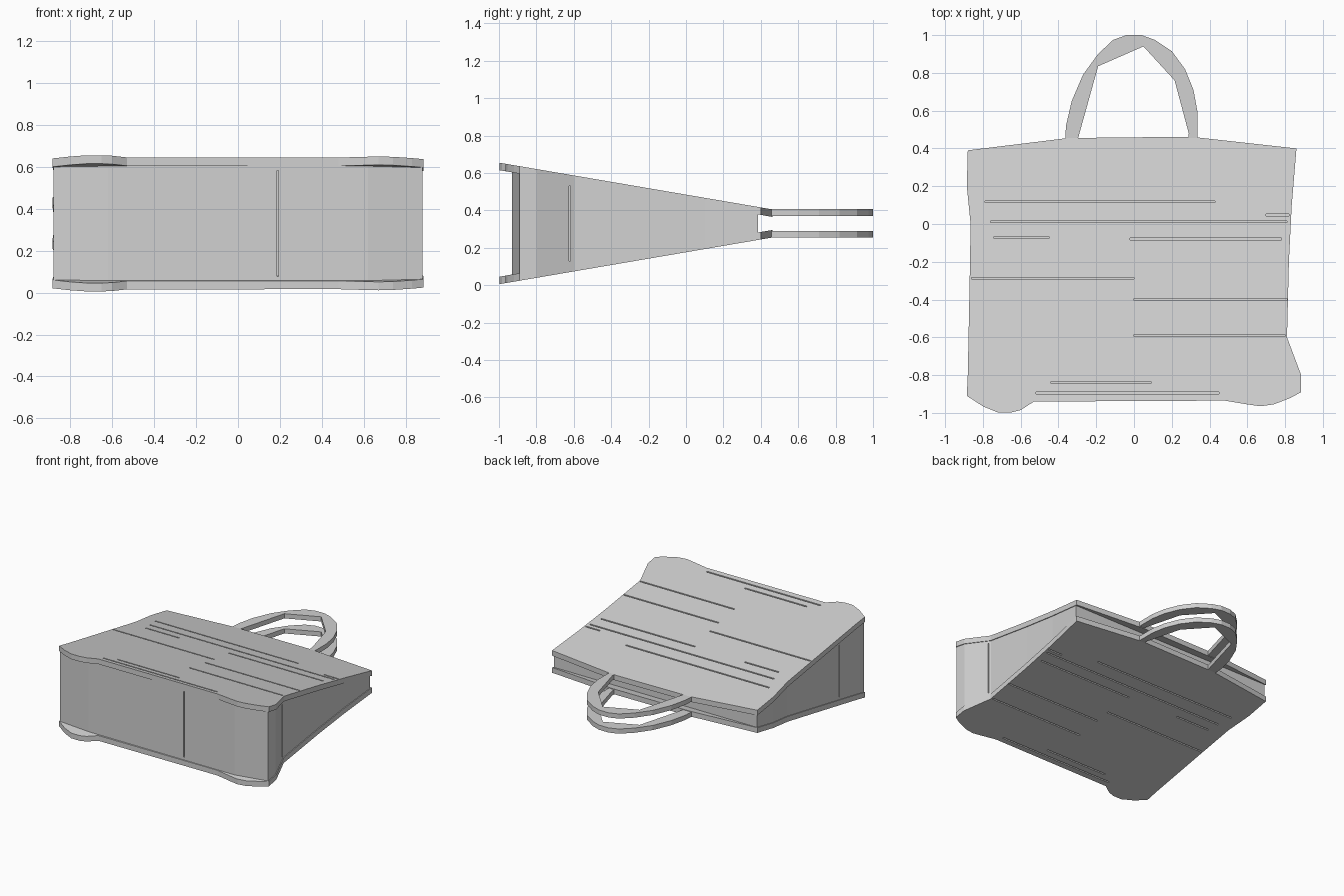
import bpy
import bmesh

cube = bpy.data.objects.get("Cube")
if cube:
    bpy.data.objects.remove(cube, do_unlink=True)

grey = bpy.data.materials.new("plain_grey")
grey.use_nodes = True
grey.diffuse_color = (0.64, 0.64, 0.64, 1)
bsdf = next(n for n in grey.node_tree.nodes if n.type == 'BSDF_PRINCIPLED')
bsdf.inputs["Base Color"].default_value = (0.64, 0.64, 0.64, 1)

MID = 0.33


def half(y):
    """Half the bag's depth at a distance along its height."""
    return 0.154 - 0.171 * y


def make_prisms(name, outlines, low, high):
    """Closed prisms whose lower and upper heights depend on y."""
    bm = bmesh.new()
    for outline in outlines:
        bottom = [bm.verts.new((x, y, low(y))) for x, y in outline]
        top = [bm.verts.new((x, y, high(y))) for x, y in outline]
        bm.faces.new(bottom)
        bm.faces.new(top)
        for i in range(len(outline)):
            j = (i + 1) % len(outline)
            bm.faces.new((bottom[i], bottom[j], top[j], top[i]))
    bmesh.ops.recalc_face_normals(bm, faces=bm.faces)
    mesh = bpy.data.meshes.new(name)
    bm.to_mesh(mesh)
    bm.free()
    obj = bpy.data.objects.new(name, mesh)
    mesh.materials.append(grey)
    bpy.context.collection.objects.link(obj)
    return obj


def rect(x0, x1, y0, y1):
    return [(x0, y0), (x1, y0), (x1, y1), (x0, y1)]


def cut(obj, cutter):
    """Carve grooves and discard the cutter."""
    mod = obj.modifiers.new("grooves", 'BOOLEAN')
    mod.operation = 'DIFFERENCE'
    mod.solver = 'EXACT'
    mod.object = cutter
    bpy.context.view_layer.objects.active = obj
    bpy.ops.object.modifier_apply(modifier=mod.name)
    bpy.data.objects.remove(cutter, do_unlink=True)


# Flared sides shared by the body and the two panels
left_side = [(0.86, 0.40), (0.835, 0.1), (0.82, -0.2), (0.81, -0.6),
             (0.885, -0.8), (0.885, -0.89)]
right_side = [(-0.885, -0.91), (-0.88, -0.8), (-0.87, -0.3), (-0.865, 0),
              (-0.885, 0.2), (-0.88, 0.39)]

# Panels with protruding corner feet and a gently bowed rim
rim = [(-0.35, 0.455), (0.3, 0.462)]
feet = [(0.83, -0.92), (0.74, -0.955), (0.67, -0.965), (0.6, -0.955),
        (0.48, -0.935), (-0.53, -0.94), (-0.6, -0.985), (-0.65, -0.998),
        (-0.72, -0.998), (-0.8, -0.965)]
panel_outline = rim + left_side + feet + right_side

# Seams as start x, end x and y
seams = [(-0.79, 0.43, 0.118), (-0.76, 0.81, 0.012), (-0.74, -0.45, -0.072),
         (-0.02, 0.78, -0.08), (-0.86, 0, -0.287), (0, 0.81, -0.4),
         (0, 0.8, -0.59), (-0.44, 0.09, -0.84), (-0.52, 0.45, -0.895),
         (0.7, 0.82, 0.047)]

for side, label in ((1, "upper"), (-1, "lower")):
    def layer(depth, s=side):
        return lambda y: MID + s * (half(y) - depth)

    panel = make_prisms(label + "_panel", [panel_outline], layer(0.04), layer(0))
    grooves = make_prisms(label + "_cutter",
                          [rect(x0, x1, y - 0.005, y + 0.005) for x0, x1, y in seams],
                          layer(0.012), layer(-0.02))
    cut(panel, grooves)

# Wedge body with gussets and base, stopping short of the rim
body_outline = ([(x - 0.006, min(y, 0.385)) for x, y in left_side]
                + [(0.62, -0.93), (-0.62, -0.93)]
                + [(x + 0.006, min(y, 0.385)) for x, y in right_side])
body = make_prisms("body", [body_outline],
                   lambda y: MID - half(y) + 0.03,
                   lambda y: MID + half(y) - 0.03)

# Seams in the base and gussets
base_seams = [rect(0.186, 0.194, -1, -0.922)]
gusset_seams = [rect(0.8, 0.95, -0.625, -0.617), rect(0.81, 0.95, -0.398, -0.392),
                rect(-0.95, -0.862, -0.625, -0.617)]
cut(body, make_prisms("seam_cutter", base_seams + gusset_seams,
                      lambda y: MID - half(y) + 0.06,
                      lambda y: MID + half(y) - 0.06))

# Flat arched handles
outer_arch = [(-0.365, 0.44), (-0.36, 0.52), (-0.33, 0.65), (-0.27, 0.79),
              (-0.19, 0.9), (-0.11, 0.975), (-0.04, 1.0), (0.04, 1.0),
              (0.11, 0.975), (0.2, 0.915), (0.27, 0.82), (0.315, 0.71),
              (0.335, 0.6), (0.335, 0.44)]
inner_arch = [(0.285, 0.44), (0.29, 0.48), (0.215, 0.76), (0.05, 0.94),
              (-0.19, 0.835), (-0.3, 0.44)]
for z, label in ((MID + 0.058, "upper"), (MID - 0.058, "lower")):
    make_prisms(label + "_handle", [outer_arch + inner_arch],
                lambda y, z=z: z - 0.018, lambda y, z=z: z + 0.018)
